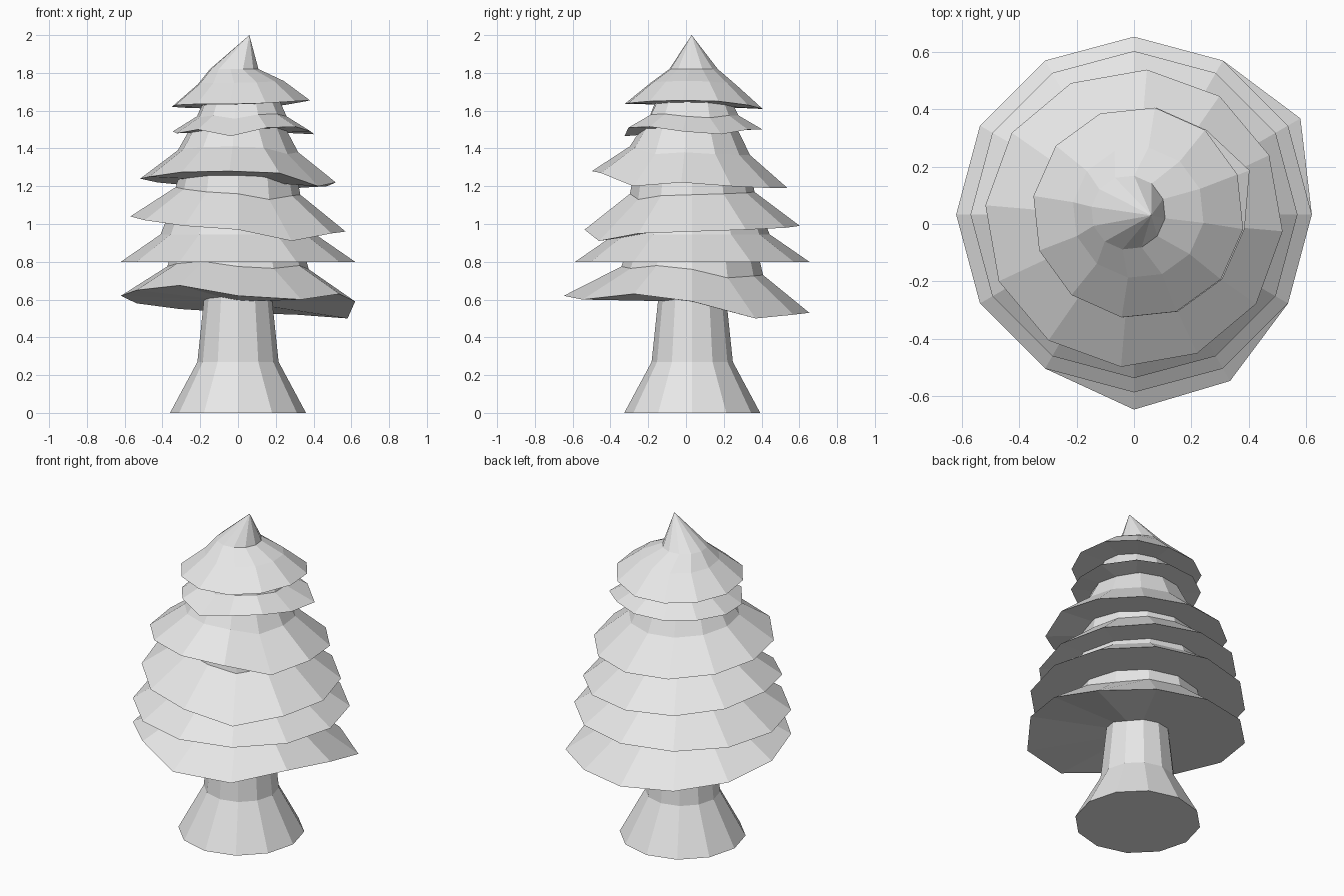
import bpy
import bmesh
from math import cos, sin, radians

SIDES = 12
CENTRE = (0.0, 0.033)

default_cube = bpy.data.objects.get("Cube")
if default_cube:
    bpy.data.objects.remove(default_cube, do_unlink=True)


def make_material(name, colour):
    material = bpy.data.materials.new(name)
    material.use_nodes = True
    material.diffuse_color = colour
    material.node_tree.nodes["Principled BSDF"].inputs["Base Color"].default_value = colour
    return material


GREY = make_material("light grey", (0.8, 0.8, 0.8, 1.0))


def add_ring(bm, radius, height, centre=CENTRE, turn=0, offsets=None, bulges=None):
    """Add one ring of corners, optionally uneven in height and in radius."""
    ring = []
    for i in range(SIDES):
        angle = radians(turn + i * 360 / SIDES)
        reach = radius + (bulges or {}).get(i, 0)
        z = height + (offsets[i] if offsets else 0)
        ring.append(bm.verts.new((centre[0] + reach * cos(angle),
                                  centre[1] + reach * sin(angle), z)))
    return ring


def bridge(bm, lower, upper):
    for i in range(SIDES):
        j = (i + 1) % SIDES
        bm.faces.new((lower[i], lower[j], upper[j], upper[i]))


def fan(bm, ring, point):
    """Close a ring with triangles meeting at a point."""
    tip = bm.verts.new(point)
    for i in range(SIDES):
        bm.faces.new((ring[i], ring[(i + 1) % SIDES], tip))


def finish(bm, name):
    bmesh.ops.recalc_face_normals(bm, faces=bm.faces[:])
    mesh = bpy.data.meshes.new(name)
    bm.to_mesh(mesh)
    bm.free()
    mesh.materials.append(GREY)
    part = bpy.data.objects.new(name, mesh)
    bpy.context.collection.objects.link(part)
    return part


def make_tier(name, rim, shoulder, top, centre=CENTRE, turn=0,
              heights=None, bulges=None, tip=None, top_centre=None):
    """Build a skirt of branches: uneven rim, softer shoulder, narrow top.

    rim, shoulder and top are (radius, height); heights are hundredths
    added to the rim, counter-clockwise from the model's left.
    """
    bm = bmesh.new()
    lift = [h / 100 for h in heights or [0] * SIDES]
    half_lift = [h / 2 for h in lift]
    lower = add_ring(bm, *rim, centre, turn, lift, bulges)
    middle = add_ring(bm, *shoulder, centre, turn, half_lift)
    upper = add_ring(bm, *top, top_centre or centre, turn)
    bridge(bm, lower, middle)
    bridge(bm, middle, upper)
    underside = rim[1] + sum(lift) / SIDES
    fan(bm, lower, (*centre, underside))
    fan(bm, upper, tip or (*centre, top[1]))
    return finish(bm, name)


# Flared trunk
bm = bmesh.new()
profile = [(0.36, 0), (0.215, 0.27), (0.17, 0.7)]
rings = [add_ring(bm, radius, height) for radius, height in profile]
for lower, upper in zip(rings, rings[1:]):
    bridge(bm, lower, upper)
bm.faces.new(rings[0])
bm.faces.new(rings[-1])
finish(bm, "trunk")

# Lower branches
make_tier("branches_bottom", (0.62, 0.6), (0.375, 0.765), (0.34, 0.88),
          heights=[-1, -10, -8, -7, -5, -2, 2, 5, 7.5, 2, 0, 3],
          bulges={1: 0.05, 9: 0.06, 10: 0.05})
make_tier("branches_second", (0.62, 0.8), (0.41, 0.945), (0.38, 1.02))
make_tier("branches_third", (0.57, 0.98), (0.33, 1.165), (0.31, 1.26),
          heights=[-2, -1, 0, 1, 2, 4, 6, 4, 1, -1, -7, -3])

# Upper branches
make_tier("branches_fourth", (0.52, 1.23), (0.32, 1.385), (0.24, 1.53),
          centre=(0, 0.02), turn=-5,
          heights=[-1, -3, -4, -4, -3, -1, 1, 2, 4.5, 5, 4, -3])
make_tier("branches_fifth", (0.37, 1.49), (0.24, 1.57), (0.2, 1.66),
          centre=(0.02, 0.04), turn=-9,
          heights=[0, -1.5, 1, 1, 1, 1, 0, -1, 1, -2.5, 2, 2.5],
          bulges={1: 0.04})

# Crown with a leaning tip
make_tier("crown", (0.37, 1.63), (0.23, 1.745), (0.13, 1.82),
          centre=(0.015, 0.04), turn=-9,
          heights=[2.5, 2, 0, -2, -2, -1.5, -1, 0, 0.5, 0.5, 1, 2],
          top_centre=(-0.02, 0.04), tip=(0.06, 0.03, 2.0))
